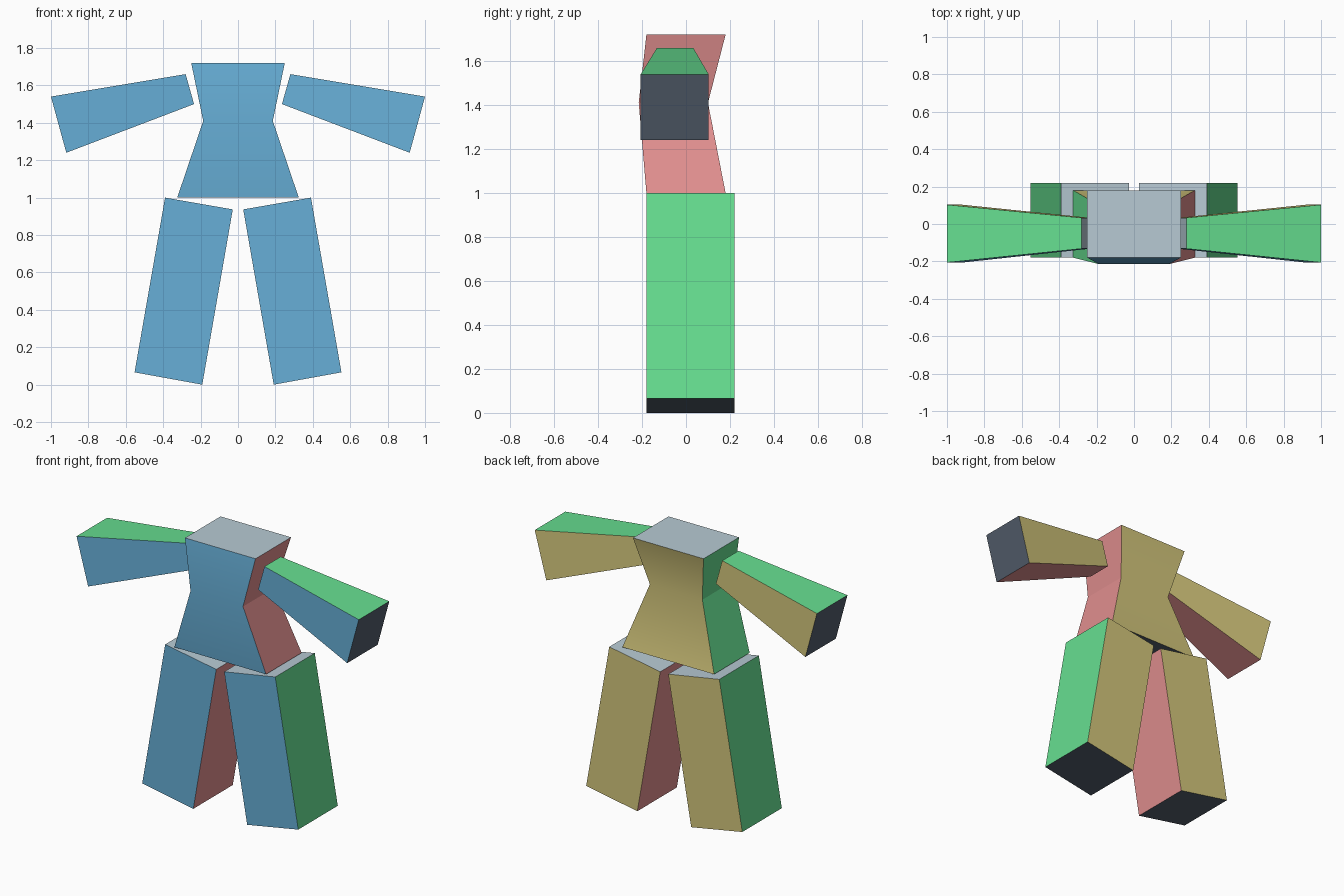
import bpy, bmesh, math

cube = bpy.data.objects.get("Cube")
if cube:
    bpy.data.objects.remove(cube)


def linear(c):
    c /= 255
    return c / 12.92 if c <= 0.04045 else ((c + 0.055) / 1.055) ** 2.4


def material(name, *rgb):
    mat = bpy.data.materials.new(name)
    mat.use_nodes = True
    colour = [linear(c) for c in rgb] + [1]
    mat.diffuse_color = colour
    bsdf = next(n for n in mat.node_tree.nodes if n.type == "BSDF_PRINCIPLED")
    bsdf.inputs["Base Color"].default_value = colour
    return mat


# One colour per direction of a part
materials = [
    material("front_blue", 103, 175, 215),
    material("outer_green", 102, 222, 144),
    material("back_tan", 212, 199, 124),
    material("inner_pink", 225, 143, 143),
    material("start_grey", 183, 202, 212),
    material("end_charcoal", 83, 94, 108),
]
FRONT, OUTER, BACK, INNER, START, END = range(6)


def loft(name, rings, side=1):
    """Join four-cornered rings: outer (x, z), inner (x, z), (front y, back y)."""
    bm = bmesh.new()
    loops = []
    for (ox, oz), (ix, iz), (front, back) in rings:
        corners = [(ix, front, iz), (ox, front, oz), (ox, back, oz), (ix, back, iz)]
        loops.append([bm.verts.new((x * side, y, z)) for x, y, z in corners])
    for a, b in zip(loops, loops[1:]):
        for i in (FRONT, OUTER, BACK, INNER):
            j = (i + 1) % 4
            bm.faces.new((a[i], a[j], b[j], b[i])).material_index = i
    bm.faces.new(loops[0]).material_index = START
    bm.faces.new(loops[-1]).material_index = END
    bmesh.ops.recalc_face_normals(bm, faces=bm.faces)
    mesh = bpy.data.meshes.new(name)
    bm.to_mesh(mesh)
    bm.free()
    for mat in materials:
        mesh.materials.append(mat)
    obj = bpy.data.objects.new(name, mesh)
    bpy.context.collection.objects.link(obj)
    return obj


# Torso: wide shoulders, narrow waist, flared hem; green on its right, pink on its left
torso = loft("torso", [
    ((-x, z), (x, z), depth) for x, z, depth in (
        (0.25, 1.72, (-0.18, 0.18)),
        (0.186, 1.41, (-0.215, 0.10)),
        (0.325, 1.0, (-0.18, 0.18)),
    )
])
torso.select_set(True)
bpy.context.view_layer.objects.active = torso
bpy.ops.object.shade_smooth_by_angle(angle=math.radians(28))

# Mirrored limbs
for label, side in (("left", 1), ("right", -1)):
    # Sleeve-like arm widening to the hand
    loft(label + "_arm", [
        ((0.28, 1.66), (0.235, 1.5), (-0.132, 0.033)),
        ((1.0, 1.54), (0.918, 1.24), (-0.206, 0.103)),
    ], side)
    # Straight leg splayed outwards
    loft(label + "_leg", [
        ((0.39, 1.0), (0.028, 0.937), (-0.18, 0.22)),
        ((0.553, 0.066), (0.191, 0.0), (-0.18, 0.22)),
    ], side)
